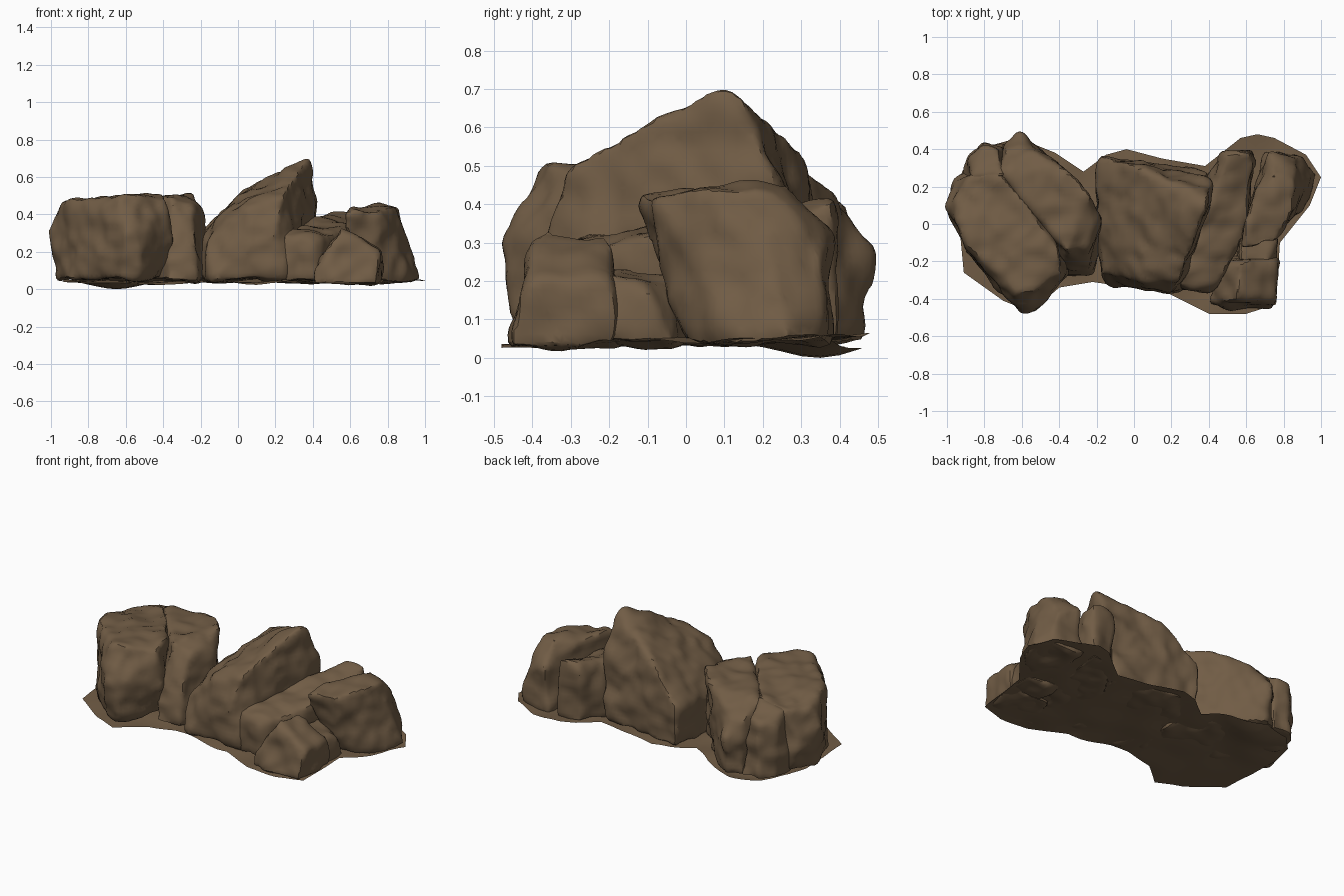
import bpy
import bmesh
from math import exp
from mathutils import Vector, noise

default_cube = bpy.data.objects.get("Cube")
if default_cube:
    bpy.data.objects.remove(default_cube, do_unlink=True)

BROWN = (0.165, 0.108, 0.06, 1)
stone = bpy.data.materials.new("brown stone")
stone.use_nodes = True
stone.diffuse_color = BROWN
shader = stone.node_tree.nodes["Principled BSDF"]
shader.inputs["Base Color"].default_value = BROWN
shader.inputs["Roughness"].default_value = 0.9


def add_object(name, bm):
    mesh = bpy.data.meshes.new(name)
    bm.to_mesh(mesh)
    bm.free()
    mesh.materials.append(stone)
    obj = bpy.data.objects.new(name, mesh)
    bpy.context.collection.objects.link(obj)
    bpy.ops.object.select_all(action="DESELECT")
    bpy.context.view_layer.objects.active = obj
    obj.select_set(True)
    return obj


def weather(obj, rough):
    """Soften the corners, then add broad lumps and finer chips."""
    bm = bmesh.new()
    bm.from_mesh(obj.data)
    for _ in range(3):
        bmesh.ops.smooth_vert(bm, verts=bm.verts[:], factor=0.5,
                              use_axis_x=True, use_axis_y=True, use_axis_z=True)
    bm.normal_update()
    moves = []
    for v in bm.verts:
        lump = noise.noise(v.co * 6)
        chip = noise.noise(v.co * 14)
        moves.append(v.normal * rough * (lump + 0.5 * chip))
    for v, move in zip(bm.verts, moves):
        v.co += move
    bm.to_mesh(obj.data)
    bm.free()


def boulder(name, top, foot, foot_z=0.045, rough=0.025):
    """Boulder wrapped round tilted top corners and a flat foot outline."""
    bm = bmesh.new()
    for p in top:
        bm.verts.new(p)
    for x, y in foot:
        bm.verts.new((x, y, foot_z))
    hull = bmesh.ops.convex_hull(bm, input=bm.verts[:])
    loose = {g for g in hull["geom_interior"] + hull["geom_unused"]
             if isinstance(g, bmesh.types.BMVert)}
    bmesh.ops.delete(bm, geom=list(loose), context="VERTS")
    bmesh.ops.recalc_face_normals(bm, faces=bm.faces[:])
    obj = add_object(name, bm)
    obj.data.remesh_voxel_size = 0.024
    bpy.ops.object.voxel_remesh()
    weather(obj, rough)
    if not obj.data.materials:
        obj.data.materials.append(stone)
    bpy.ops.object.shade_smooth_by_angle(angle=0.6)


# Left cluster
boulder("left_large_boulder",
        [(-.96, .1, .43), (-.88, .26, .43), (-.72, .28, .47), (-.41, -.12, .51),
         (-.39, -.27, .48), (-.54, -.36, .51), (-.63, -.37, .5), (-.9, -.1, .48),
         (-1.01, .1, .3), (-.97, .25, .25), (-.6, -.5, .3), (-.52, -.49, .25),
         (-.36, -.27, .25)],
        [(-.97, .08), (-.9, .25), (-.6, .2), (-.4, -.2), (-.53, -.43),
         (-.63, -.42), (-.92, -.12)], .055)
boulder("left_back_boulder",
        [(-.7, .41, .38), (-.62, .43, .38), (-.52, .39, .44), (-.33, .26, .5),
         (-.25, .16, .51), (-.21, .02, .47), (-.25, -.12, .46), (-.36, -.14, .5),
         (-.72, .28, .47), (-.62, .49, .26), (-.16, .04, .3), (-.23, -.22, .28)],
        [(-.7, .42), (-.6, .46), (-.38, .29), (-.2, .08), (-.22, -.27),
         (-.37, -.3), (-.6, .1)])
boulder("left_rear_corner_boulder",
        [(-.88, .35, .38), (-.8, .42, .38), (-.72, .4, .41), (-.7, .26, .48),
         (-.87, .24, .44)],
        [(-.89, .36), (-.8, .45), (-.68, .43), (-.68, .2), (-.9, .2)])

# Tall leaning boulder in the middle
boulder("central_leaning_boulder",
        [(-.18, .36, .31), (-.08, .35, .42), (.02, .3, .52), (.12, .27, .56),
         (.33, .18, .63), (.39, .14, .69), (.38, .08, .71), (.24, -.3, .5),
         (.06, -.3, .44), (-.05, -.15, .42), (0, .05, .49), (-.18, -.27, .24),
         (-.21, .08, .28), (.42, .23, .45), (.2, -.38, .3)],
        [(-.18, .36), (.37, .28), (.34, .1), (.28, -.33), (.18, -.36),
         (-.15, -.32), (-.2, .05)], .055)

# Right cluster
boulder("long_slab_boulder",
        [(.47, .39, .35), (.51, .37, .42), (.62, .38, .41), (.65, .32, .38),
         (.38, .08, .36), (.58, -.05, .32), (.52, -.16, .3), (.46, -.3, .28),
         (.4, -.37, .25), (.24, -.33, .3), (.27, -.2, .32)],
        [(.48, .38), (.63, .4), (.57, -.1), (.42, -.37), (.25, -.34), (.32, .1)])
boulder("right_tall_boulder",
        [(.57, -.12, .4), (.64, -.13, .43), (.75, -.1, .42), (.84, .08, .44),
         (.86, .24, .44), (.74, .27, .45), (.62, .1, .44), (.6, -.05, .44),
         (.92, .22, .31), (.73, .39, .31), (.88, .37, .26)],
        [(.62, 0), (.78, -.01), (.93, .13), (.99, .27), (.91, .36), (.7, .38)], .04)
boulder("front_low_boulder",
        [(.54, -.41, .31), (.55, -.36, .33), (.57, -.22, .32), (.66, -.18, .26),
         (.76, -.2, .21), (.76, -.42, .2), (.4, -.42, .1), (.47, -.2, .2)],
        [(.4, -.43), (.5, -.46), (.74, -.46), (.78, -.18), (.5, -.16)], .03)
boulder("small_filler_boulder",
        [(.56, -.2, .24), (.72, -.2, .22), (.76, -.1, .18), (.58, 0, .22)],
        [(.54, -.22), (.76, -.22), (.78, -.03), (.55, .02)], .035)

# Thin uneven ground sheet under the whole pile
outline = [(-.94, .14), (-.93, -.05), (-.91, -.26), (-.7, -.41), (-.55, -.47),
           (-.4, -.34), (-.22, -.31), (.18, -.37), (.4, -.48), (.6, -.48),
           (.76, -.43), (.78, -.1), (.94, .1), (1, .25), (.92, .37), (.75, .46),
           (.66, .48), (.57, .46), (.38, .31), (.15, .35), (-.04, .4),
           (-.15, .37), (-.27, .28), (-.42, .38), (-.62, .46), (-.8, .41),
           (-.92, .28)]
bm = bmesh.new()
sheet = bm.faces.new([bm.verts.new((x, y, 0)) for x, y in outline])
sheet.normal_update()
if sheet.normal.z < 0:
    sheet.normal_flip()
for axis in (Vector((1, 0, 0)), Vector((0, 1, 0))):
    for step in range(-19, 20):
        bmesh.ops.bisect_plane(bm, geom=bm.verts[:] + bm.edges[:] + bm.faces[:],
                               plane_co=axis * step * .05, plane_no=axis)
for v in bm.verts:
    x, y = v.co.xy
    dip = exp(-((x + .66) ** 2 + (y - .38) ** 2) * 30)
    ripple = noise.noise(Vector((x * 5, y * 5, 0)))
    v.co.z = .04 + .03 * y - .05 * dip + .02 * ripple
lowest = min(v.co.z for v in bm.verts)
for v in bm.verts:
    v.co.z -= lowest
add_object("ground_sheet", bm)
bpy.ops.object.shade_smooth_by_angle(angle=0.6)
